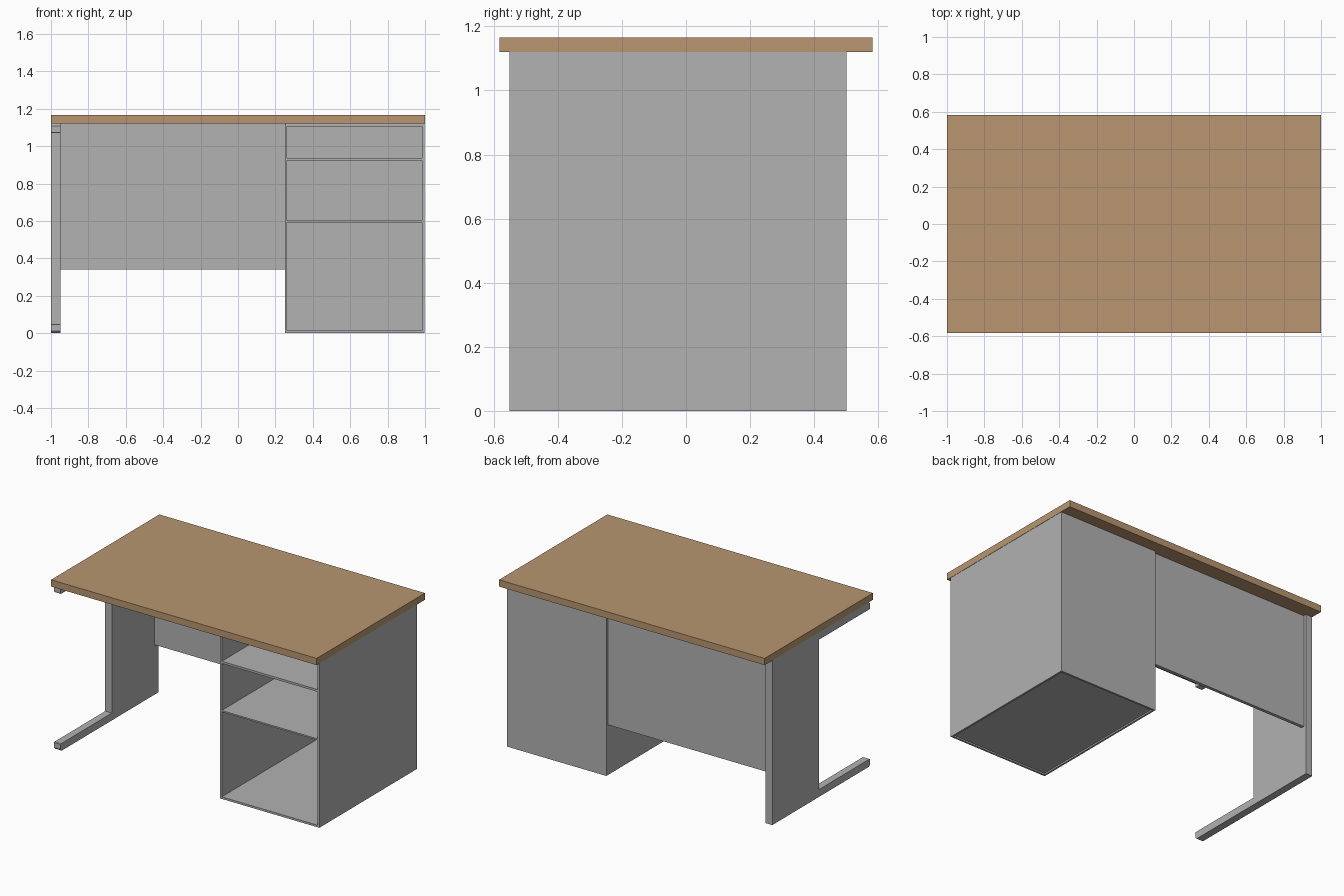
import bpy
import bmesh

if "Cube" in bpy.data.objects:
    bpy.data.objects.remove(bpy.data.objects["Cube"])


def material(name, color):
    m = bpy.data.materials.new(name)
    m.diffuse_color = (*color, 1.0)
    m.use_nodes = True
    m.node_tree.nodes["Principled BSDF"].inputs["Base Color"].default_value = m.diffuse_color
    return m


WOOD = material("tan wood", (0.48, 0.305, 0.162))
GREY = material("grey metal", (0.445, 0.445, 0.445))


def finish(name, bm, mat):
    bmesh.ops.recalc_face_normals(bm, faces=bm.faces[:])
    me = bpy.data.meshes.new(name)
    bm.to_mesh(me)
    bm.free()
    me.materials.append(mat)
    ob = bpy.data.objects.new(name, me)
    bpy.context.collection.objects.link(ob)
    return ob


def box(name, x, y, z, mat=GREY):
    """Box from (min, max) ranges on each axis."""
    bm = bmesh.new()
    bmesh.ops.create_cube(bm, size=1.0)
    for v in bm.verts:
        v.co = [r[0] if c < 0 else r[1] for c, r in zip(v.co, (x, y, z))]
    return finish(name, bm, mat)


def side_profile(name, points, x0, x1, mat=GREY):
    """Extrude a y-z outline from x0 to x1."""
    bm = bmesh.new()
    face = bm.faces.new([bm.verts.new((x0, y, z)) for y, z in points])
    ext = bmesh.ops.extrude_face_region(bm, geom=[face])
    for g in ext["geom"]:
        if isinstance(g, bmesh.types.BMVert):
            g.co.x = x1
    return finish(name, bm, mat)


TOP = 1.12                 # underside of the desktop
FRONT, BACK = -0.55, 0.50  # depth of the base
WALL = 0.013

# Desktop
box("desktop", (-1, 1), (-0.582, 0.582), (TOP, 1.166), WOOD)

# Cabinet shell
cx0, cx1 = 0.25, 0.998
ix0, ix1 = cx0 + WALL, cx1 - WALL
box("cabinet_left_wall", (cx0, ix0), (FRONT, BACK), (0, TOP))
box("cabinet_right_wall", (ix1, cx1), (FRONT, BACK), (0, TOP))
box("cabinet_back", (ix0, ix1), (BACK - WALL, BACK), (0, TOP))
box("cabinet_front_rail", (ix0, ix1), (FRONT, FRONT + WALL), (0, 0.014))

# Cabinet floor (recessed underneath), shelves and ceiling
for name, z in (("cabinet_floor", (0.010, 0.014)),
                ("lower_shelf", (0.592, 0.602)),
                ("upper_shelf", (0.922, 0.937)),
                ("cabinet_ceiling", (1.105, TOP))):
    y0 = FRONT + WALL if name == "cabinet_floor" else FRONT
    box(name, (ix0, ix1), (y0, BACK - WALL), z)

# Back modesty panel, slightly recessed
box("modesty_panel", (-0.95, cx0), (0.458, 0.48), (0.34, TOP))

# C-shaped leg: foot, upright and top rail with chamfered front tips
c, bar = 0.012, 0.05
half = [(FRONT + c, 0), (FRONT, c), (FRONT, bar - c * 0.3),
        (FRONT + c * 0.3, bar), (0.0, bar)]
upper = [(y, TOP - z) for y, z in reversed(half)]
side_profile("side_leg", [(BACK, 0)] + half + upper + [(BACK, TOP)], -1.0, -0.95)
